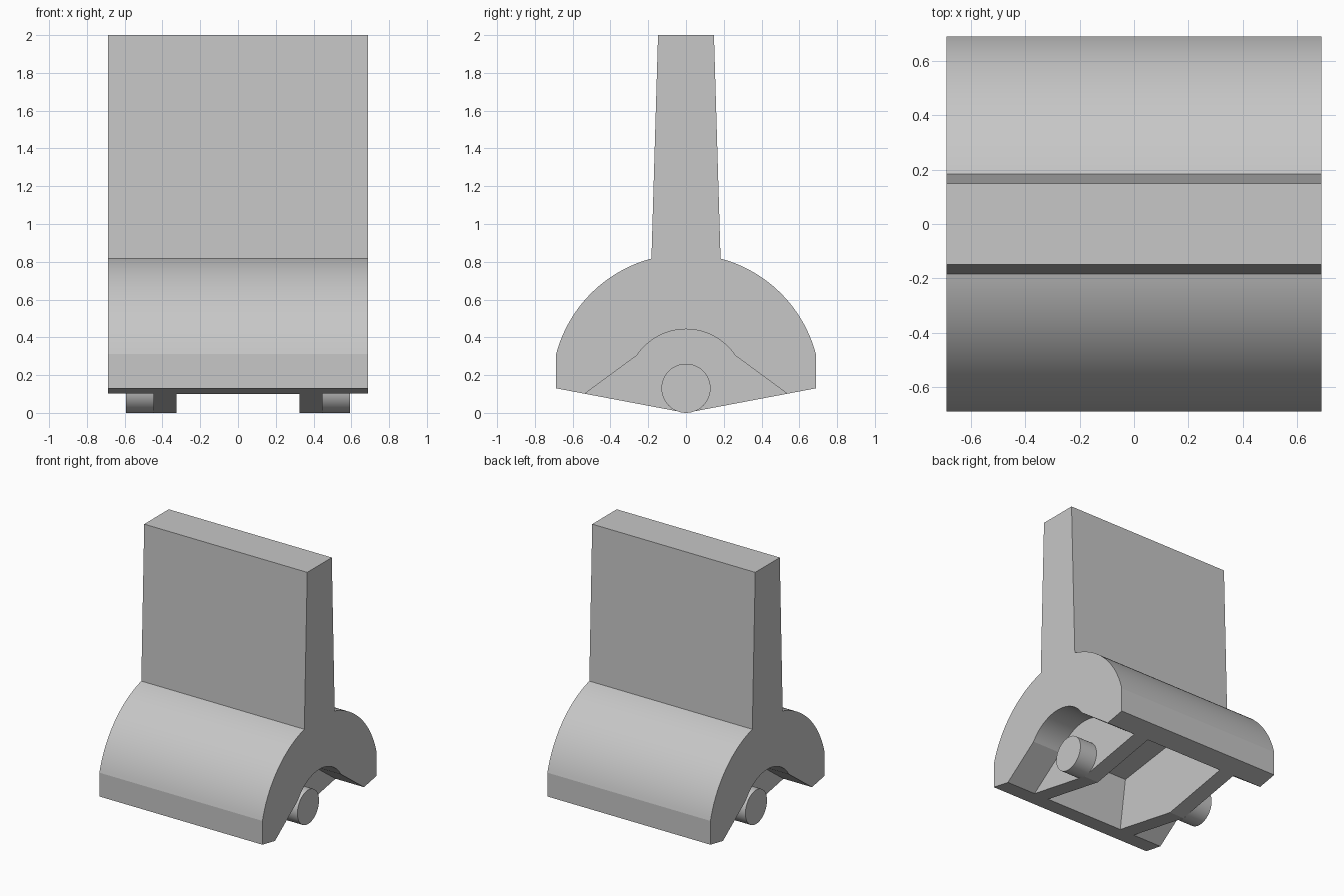
import bpy, bmesh, math

if "Cube" in bpy.data.objects:
    bpy.data.objects.remove(bpy.data.objects["Cube"])

grey = bpy.data.materials.new("light grey")
grey.diffuse_color = (0.57, 0.57, 0.57, 1)
grey.use_nodes = True
grey.node_tree.nodes["Principled BSDF"].inputs["Base Color"].default_value = grey.diffuse_color

HALF = 0.6875    # half width of the part
AXIS_Z = 0.13    # height of the common arc centre
WALL_IN, WALL_OUT, PIN_END = 0.325, 0.447, 0.592


def arc(radius, y0, y1, n=28):
    """Upper arc about the axis from y0 to y1."""
    a0, a1 = math.acos(y0 / radius), math.acos(y1 / radius)
    angles = [a0 + (a1 - a0) * i / n for i in range(n + 1)]
    return [(radius * math.cos(a), AXIS_Z + radius * math.sin(a)) for a in angles]


def prism(name, profile, x0, x1):
    """Extrude a (y, z) profile along x."""
    bm = bmesh.new()
    face = bm.faces.new([bm.verts.new((x0, y, z)) for y, z in profile])
    new = bmesh.ops.extrude_face_region(bm, geom=[face])["geom"]
    verts = [v for v in new if isinstance(v, bmesh.types.BMVert)]
    bmesh.ops.translate(bm, verts=verts, vec=(x1 - x0, 0, 0))
    bmesh.ops.recalc_face_normals(bm, faces=bm.faces)
    mesh = bpy.data.meshes.new(name)
    bm.to_mesh(mesh)
    bm.free()
    mesh.materials.append(grey)
    obj = bpy.data.objects.new(name, mesh)
    bpy.context.collection.objects.link(obj)
    return obj


def activate(obj):
    bpy.ops.object.select_all(action='DESELECT')
    obj.select_set(True)
    bpy.context.view_layer.objects.active = obj


def cut(obj, cutter):
    mod = obj.modifiers.new("cut", 'BOOLEAN')
    mod.operation, mod.solver, mod.object = 'DIFFERENCE', 'EXACT', cutter
    activate(obj)
    bpy.ops.object.modifier_apply(modifier=mod.name)
    bpy.data.objects.remove(cutter)


def smooth(obj):
    activate(obj)
    bpy.ops.object.shade_smooth_by_angle(angle=math.radians(10))


# Body: tapered upright plate on a rounded saddle with a shallow V underside
right = [(0.6875, AXIS_Z)] + arc(0.711, 0.6875, 0.183) + [(0.148, 2.0)]
left = [(-y, z) for y, z in reversed(right)]
body = prism("body", [(0, 0)] + right + left, -HALF, HALF)

# Arched notch at each end
notch = [(0.81, -0.1)] + arc(0.313, 0.26, -0.26) + [(-0.81, -0.1)]
for s in (-1, 1):
    cut(body, prism("notch_cutter", notch, s * WALL_OUT, s * (HALF + 0.1)))

# Hollow pocket between the two inner walls
pocket = [(0.565, -0.1), (0.48, 0.475), (0, 0.545), (-0.48, 0.475), (-0.565, -0.1)]
cut(body, prism("pocket_cutter", pocket, -WALL_IN, WALL_IN))
smooth(body)

# Hinge pins on the outer side of each wall
circle = [(0.13 * math.cos(a), AXIS_Z + 0.13 * math.sin(a))
          for a in (2 * math.pi * i / 48 for i in range(48))]
for s, side in ((-1, "left"), (1, "right")):
    smooth(prism(side + "_pin", circle, s * WALL_OUT, s * PIN_END))
